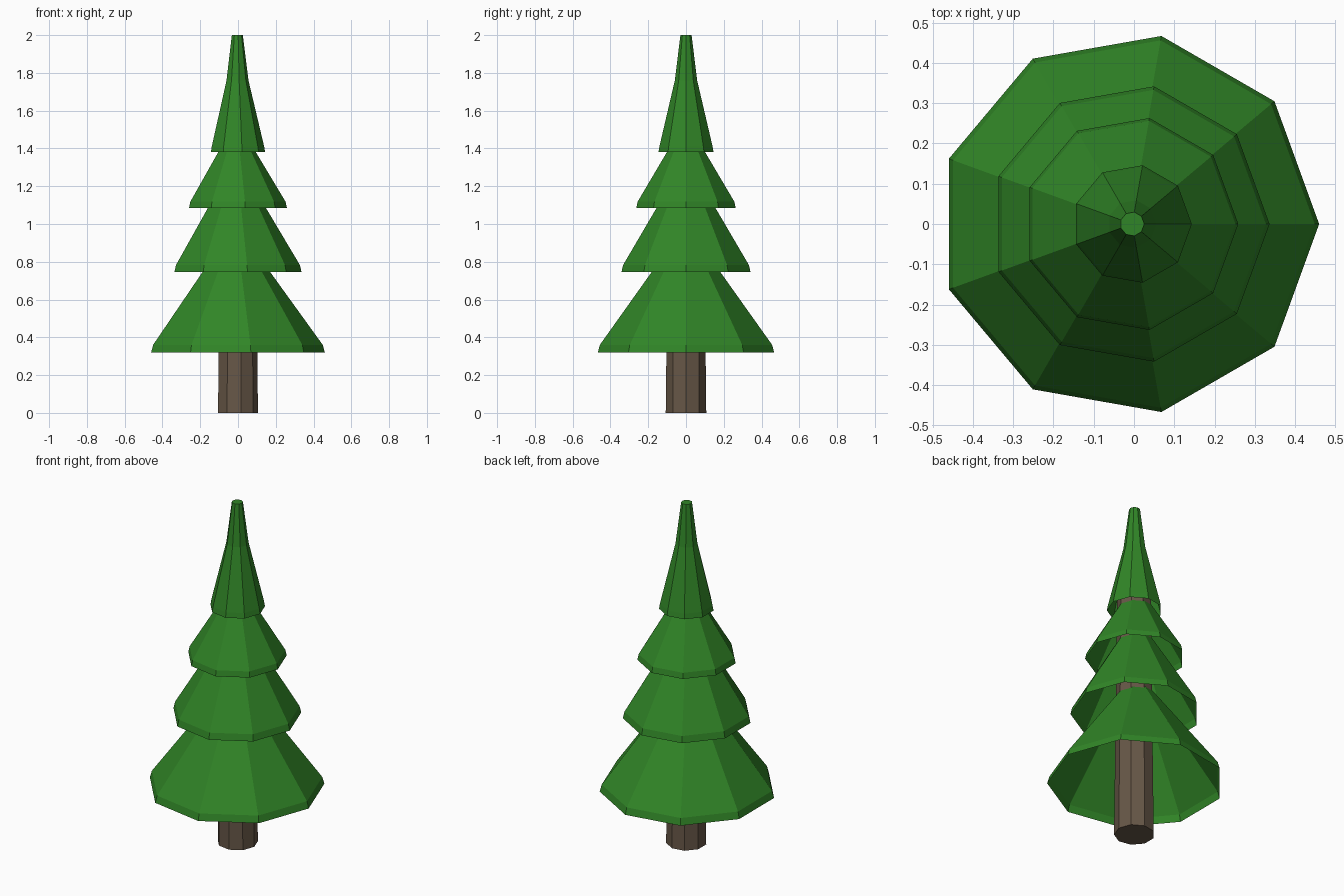
import bpy
import bmesh
from math import cos, sin, tau

SIDES = 9

if "Cube" in bpy.data.objects:
    bpy.data.objects.remove(bpy.data.objects["Cube"], do_unlink=True)


def make_material(name, colour):
    mat = bpy.data.materials.new(name)
    mat.use_nodes = True
    mat.diffuse_color = colour
    mat.node_tree.nodes["Principled BSDF"].inputs["Base Color"].default_value = colour
    return mat


def lathe(name, profile, mat, cap_bottom=False, cap_top=False):
    """Flat-sided shell from (radius, height) rings, its widest ring centred in x."""
    shift = -profile[0][0] * (1 - cos(tau / SIDES / 2)) / 2
    bm = bmesh.new()
    rings = [[bm.verts.new((r * cos(tau * i / SIDES) + shift, r * sin(tau * i / SIDES), z))
              for i in range(SIDES)] for r, z in profile]
    for low, high in zip(rings, rings[1:]):
        for i in range(SIDES):
            j = (i + 1) % SIDES
            bm.faces.new((low[i], low[j], high[j], high[i]))
    if cap_bottom:
        bm.faces.new(rings[0][::-1])
    if cap_top:
        bm.faces.new(rings[-1])
    mesh = bpy.data.meshes.new(name)
    bm.to_mesh(mesh)
    bm.free()
    mesh.materials.append(mat)
    obj = bpy.data.objects.new(name, mesh)
    bpy.context.collection.objects.link(obj)
    return obj


green = make_material("needle_green", (0.03, 0.235, 0.02, 1))
brown = make_material("bark_brown", (0.135, 0.095, 0.063, 1))

# Trunk, tapering up inside the branches
lathe("trunk", [(0.109, 0), (0.092, 1.5)], brown, cap_bottom=True, cap_top=True)

# Hollow skirts of branches, each with a short steep rim
lathe("lower_branches", [(0.474, 0.32), (0.463, 0.36), (0.095, 0.87)], green)
lathe("middle_branches", [(0.347, 0.745), (0.338, 0.783), (0.09, 1.2)], green)
lathe("upper_branches", [(0.267, 1.085), (0.260, 1.118), (0.088, 1.405)], green)

# Slender crown with a blunt tip
lathe("crown", [(0.148, 1.38), (0.143, 1.41), (0.06, 1.76), (0.03, 2.0)], green, cap_top=True)
